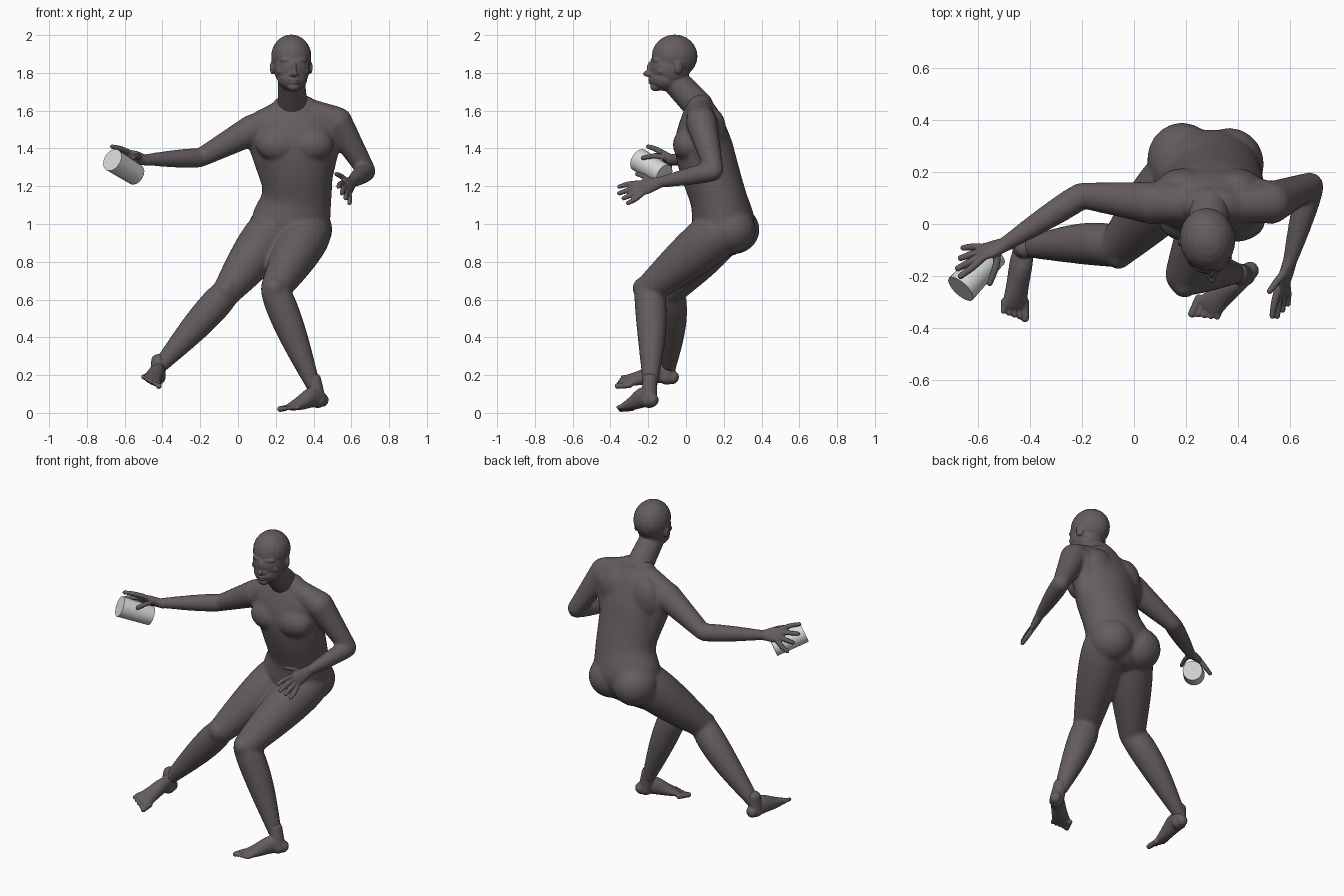
import bpy, bmesh, math
from mathutils import Vector, Matrix

if "Cube" in bpy.data.objects:
    bpy.data.objects.remove(bpy.data.objects["Cube"])

UP = Vector((0, 0, 1))


def material(name, colour):
    mat = bpy.data.materials.new(name)
    mat.use_nodes = True
    mat.diffuse_color = (*colour, 1)
    mat.node_tree.nodes["Principled BSDF"].inputs["Base Color"].default_value = (*colour, 1)
    return mat


SKIN = material("dark taupe", (.13, .108, .115))
PALE = material("pale grey", (.68, .7, .68))


def smooth_rows(rows, steps):
    """Pass a Catmull-Rom curve through rows of numbers."""
    result = []
    last = len(rows) - 1
    for index in range(last):
        before, start = rows[max(index - 1, 0)], rows[index]
        end, after = rows[index + 1], rows[min(index + 2, last)]
        leave, arrive = (end - before) / 2, (after - start) / 2
        for step in range(steps):
            t = step / steps
            ease = t * t * (3 - 2 * t)
            result.append(start.lerp(end, ease) + leave * t * (1 - t) ** 2 - arrive * t * t * (1 - t))
    return result + [rows[last]]


def loft(bm, sections, side, sides=20, steps=4):
    """Round-ended tube; a section is a centre, half width along side and half depth."""
    rows = smooth_rows([Vector((*centre, width, depth)) for centre, width, depth in sections], steps)
    centres = [Vector(row[:3]) for row in rows]
    frames = []
    for index, row in enumerate(rows):
        ahead = centres[min(index + 1, len(rows) - 1)] - centres[max(index - 1, 0)]
        ahead.normalize()
        across = (side - ahead * ahead.dot(side)).normalized()
        frames.append((centres[index], ahead, across * row[3], ahead.cross(across) * row[4]))

    def dome(frame, direction):
        centre, ahead, across, deep = frame
        reach = min(across.length, deep.length) * direction * .8
        return [(centre + ahead * reach * math.sin(angle), ahead,
                 across * math.cos(angle), deep * math.cos(angle)) for angle in (.5, 1, 1.4)]

    frames = dome(frames[0], -1)[::-1] + frames + dome(frames[-1], 1)
    rings = []
    for centre, ahead, across, deep in frames:
        angles = [math.tau * corner / sides for corner in range(sides)]
        rings.append([bm.verts.new(centre + across * math.cos(angle) + deep * math.sin(angle))
                      for angle in angles])
    for lower, upper in zip(rings, rings[1:]):
        for corner in range(sides):
            bm.faces.new((lower[corner - 1], lower[corner], upper[corner], upper[corner - 1]))
    bm.faces.new(rings[0][::-1])
    bm.faces.new(rings[-1])


def limb(bm, start, end, thick, thin, bulge=0, sag=0):
    """Tapered limb with a muscle belly near its upper end, sagging backward."""
    sections = []
    for step in range(9):
        t = step / 8
        belly = math.sin(math.pi * t ** .7)
        radius = thick + (thin - thick) * t + bulge * belly
        sections.append((start.lerp(end, t) + Vector((0, sag * belly, 0)), radius, radius))
    loft(bm, sections, Vector((.9, .4, .3)))


def ball(bm, centre, radii, turn=0):
    place = Matrix.Translation(centre) @ Matrix.Rotation(turn, 4, 'Z') @ Matrix.Diagonal((*radii, 1))
    bmesh.ops.create_uvsphere(bm, u_segments=20, v_segments=12, radius=1, matrix=place)


def make_object(name, bm, mat):
    bmesh.ops.recalc_face_normals(bm, faces=bm.faces)
    mesh = bpy.data.meshes.new(name)
    bm.to_mesh(mesh)
    bm.free()
    mesh.materials.append(mat)
    part = bpy.data.objects.new(name, mesh)
    bpy.context.collection.objects.link(part)
    bpy.ops.object.select_all(action='DESELECT')
    part.select_set(True)
    bpy.context.view_layer.objects.active = part
    return part


def make_skin(name, bm, voxel, rounds):
    """Fuse overlapping volumes into one soft skin."""
    part = make_object(name, bm, SKIN)
    fuse = part.modifiers.new("fuse", 'REMESH')
    fuse.mode, fuse.voxel_size = 'VOXEL', voxel
    soften = part.modifiers.new("soften", 'SMOOTH')
    soften.factor, soften.iterations = .5, rounds
    for modifier in (fuse, soften):
        bpy.ops.object.modifier_apply(modifier=modifier.name)
    bpy.ops.object.shade_smooth()


# joints of the pose
left = dict(shoulder=(.52, .08, 1.545), elbow=(.68, .15, 1.28), wrist=(.6, -.14, 1.22),
            hip=(.37, .18, .96), knee=(.195, -.2, .65), ankle=(.4, -.19, .14))
right = dict(shoulder=(.08, .08, 1.5), elbow=(-.2, .11, 1.35), wrist=(-.5, -.08, 1.34),
             hip=(.18, .18, .96), knee=(-.06, -.09, .64), ankle=(-.42, -.09, .24))

# torso, from pelvis to collar
bm = bmesh.new()
torso = [(.28, .2, .93, .17, .13), (.28, .2, 1, .21, .165), (.31, .17, 1.14, .185, .15),
         (.31, .12, 1.3, .195, .155), (.3, .09, 1.43, .21, .15), (.3, .08, 1.55, .21, .115),
         (.3, .07, 1.63, .12, .075)]
loft(bm, [(row[:3], *row[3:]) for row in torso], Vector((1, 0, .1)), sides=32)
for sign in (-1, 1):
    ball(bm, (.3 + sign * .085, .01, 1.42), (.12, .08, .09))                # chest
    ball(bm, (.29 + sign * .1, .15, 1.48), (.1, .065, .13))                 # shoulder blade
    ball(bm, (.275 + sign * .09, .24 - sign * .01, .97), (.135, .14, .13))  # buttock

# arms and legs
for sign, joints in ((1, left), (-1, right)):
    shoulder, elbow, wrist, hip, knee, ankle = [Vector(point) for point in joints.values()]
    limb(bm, Vector((.29, .07, 1.62)), shoulder, .067, .078)                # collar muscle
    limb(bm, shoulder - Vector((sign * .04, -.01, .02)), Vector((.31 + sign * .12, .13, 1.2)), .085, .06)
    limb(bm, shoulder, elbow, .083, .05)
    limb(bm, elbow, wrist, .051, .029, bulge=.006)
    limb(bm, hip, knee, .128, .078, bulge=.015)
    limb(bm, knee, ankle, .076, .038, bulge=.018, sag=.014)
    ball(bm, knee + Vector((0, -.04, .01)), (.05, .043, .055))              # kneecap
make_skin("body", bm, .009, 12)


def foot(name, joints, heel, toes, lateral):
    heel, toes, lateral = Vector(heel), Vector(toes), Vector(lateral).normalized()
    ahead = lateral.cross(UP).normalized() * math.copysign(1, lateral.x)
    bm = bmesh.new()
    loft(bm, [(heel.lerp(toes, t) + UP * lift, width, height) for t, lift, width, height in
              ((0, 0, .033, .035), (.3, .03, .04, .055), (.7, .012, .046, .037), (1, 0, .055, .018))],
         lateral)
    ankle = Vector(joints["ankle"])
    limb(bm, ankle + UP * .04, heel.lerp(toes, .15), .039, .042)
    for toe in range(5):
        root = toes + lateral * (toe - 2) * .0235
        tip = root + ahead * (.05 - .007 * toe) - UP * .005
        radius = .0115 if toe else .016
        loft(bm, [(root - ahead * .02, radius, radius), (tip, radius, radius)], lateral, sides=10)
    make_skin(name, bm, .0045, 3)


foot("left_foot", left, (.45, -.175, .065), (.285, -.32, .03), (.9, -.4, .1))
foot("right_foot", right, (-.42, -.065, .185), (-.46, -.315, .17), (-.9, 0, .5))


def hand(name, joints, knuckles, tips, little_side, fan, thumb):
    """Palm, a fan of four fingers and a thumb through two points."""
    wrist, knuckles, tips = Vector(joints["wrist"]), Vector(knuckles), Vector(tips)
    side = Vector(little_side).normalized()
    bm = bmesh.new()
    loft(bm, [(wrist.lerp(knuckles, -.3), .028, .026), (wrist, .031, .026),
              (wrist.lerp(knuckles, .6), .045, .022), (knuckles, .044, .017)], side)

    def digit(points):
        radii = (.0155, .0145, .012)
        loft(bm, [(point, radius, radius) for point, radius in zip(points, radii)], UP, sides=10)

    for finger in range(4):
        spread = side * (finger - 1.5) / 1.5
        root = knuckles + spread * .032
        reach = 1.1 - .12 * abs(finger - 1)
        tip = root + (tips - knuckles) * reach + spread * (fan - .03)
        digit((root, root.lerp(tip, .5) + spread * .006, tip))
    digit((wrist.lerp(knuckles, .3), *[Vector(point) for point in thumb]))
    make_skin(name, bm, .005, 3)


hand("left_hand", left, (.57, -.24, 1.19), (.56, -.34, 1.15), (.5, .3, -.8), .055,
     ((.55, -.22, 1.25), (.52, -.26, 1.265)))
hand("right_hand", right, (-.58, -.11, 1.355), (-.67, -.15, 1.34), (0, .6, -.8), .085,
     ((-.53, -.16, 1.36), (-.555, -.23, 1.35)))

# head and neck, with the face turned slightly to the left
TURN = .12
skull = Vector((.282, -.06, 1.888))
bm = bmesh.new()
limb(bm, Vector((.29, .07, 1.62)), skull - UP * .13, .08, .072)


def feature(offset, radii, turn=0):
    ball(bm, skull + Matrix.Rotation(TURN, 3, 'Z') @ Vector(offset), radii, TURN + turn)


feature((0, 0, 0), (.107, .122, .115))              # cranium
feature((0, -.025, -.06), (.097, .108, .11))        # face
feature((0, -.05, -.118), (.08, .084, .066))        # jaw
feature((0, -.1, -.162), (.034, .03, .024))         # chin
feature((0, -.125, -.065), (.013, .025, .04))       # nose bridge
feature((0, -.142, -.092), (.016, .028, .017))      # nose tip
feature((0, -.118, -.124), (.034, .024, .009))      # upper lip
feature((0, -.116, -.14), (.028, .024, .009))       # lower lip
for sign in (-1, 1):
    feature((sign * .017, -.125, -.097), (.012, .016, .01))                     # nostril
    feature((sign * .04, -.105, -.02), (.034, .018, .011), sign * .35)          # brow
    feature((sign * .038, -.105, -.045), (.018, .015, .01), sign * .3)          # eye
    feature((sign * .058, -.075, -.08), (.028, .03, .02), sign * .5)            # cheekbone
    feature((sign * .1, .01, -.06), (.012, .024, .036), sign * .4)              # ear
make_skin("head", bm, .0055, 4)

# cup held by the right hand
pointing = Vector((-.12, -.13, .075)).to_track_quat('Z', 'Y').to_matrix().to_4x4()
bm = bmesh.new()
bmesh.ops.create_cone(bm, cap_ends=True, segments=32, radius1=.057, radius2=.062, depth=.2,
                      matrix=Matrix.Translation((-.603, -.182, 1.3)) @ pointing)
make_object("cup", bm, PALE)
bpy.ops.object.shade_smooth_by_angle(angle=math.radians(50))
